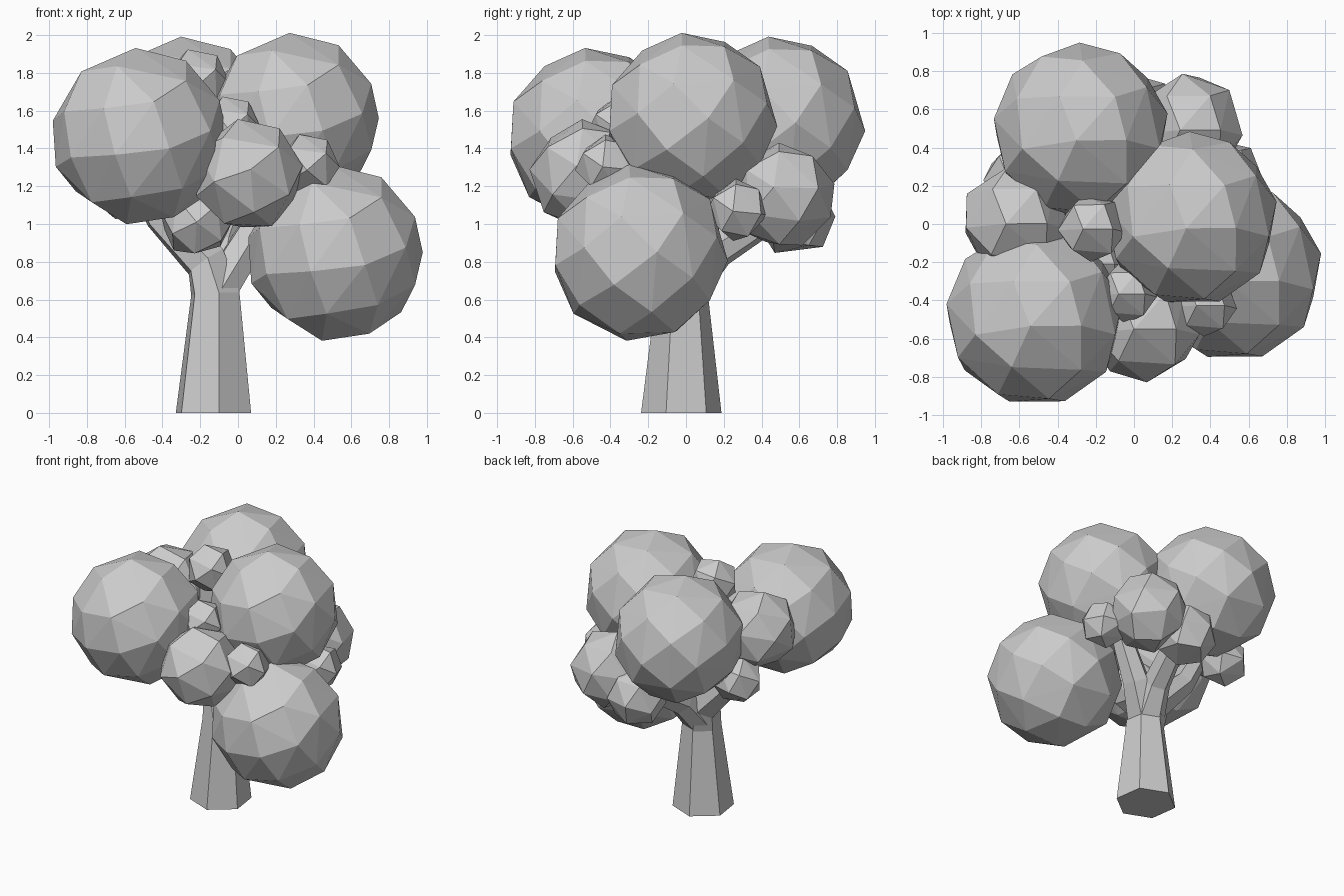
import bpy, bmesh, math
from mathutils import Euler, Matrix, Vector

cube = bpy.data.objects.get("Cube")
if cube:
    bpy.data.objects.remove(cube, do_unlink=True)

GREY = (0.6, 0.6, 0.6, 1)
grey = bpy.data.materials.new("plain grey")
grey.use_nodes = True
grey.diffuse_color = GREY
grey.node_tree.nodes["Principled BSDF"].inputs["Base Color"].default_value = GREY


def finish(name, bm):
    mesh = bpy.data.meshes.new(name)
    bmesh.ops.recalc_face_normals(bm, faces=bm.faces)
    bm.to_mesh(mesh)
    bm.free()
    mesh.materials.append(grey)
    obj = bpy.data.objects.new(name, mesh)
    bpy.context.collection.objects.link(obj)


TURN = Euler((0.35, 0.2, 0.5)).to_matrix()


def foliage(name, center, radius, corners):
    """Faceted ball: the hull of points spread evenly in a spiral over a sphere."""
    bm = bmesh.new()
    for i in range(corners):
        z = 1 - (2 * i + 1) / corners
        t = i * math.pi * (3 - math.sqrt(5))
        ring = math.sqrt(1 - z * z)
        bm.verts.new(Vector(center) + TURN @ Vector((ring * math.cos(t), ring * math.sin(t), z)) * radius)
    bmesh.ops.convex_hull(bm, input=bm.verts)
    finish(name, bm)


def limb(name, path, sides=6, phase=38):
    """Tapered prism through (point, radius) rings."""
    bm = bmesh.new()
    rings = []
    for i, (p, r) in enumerate(path):
        p = Vector(p)
        turn = Matrix.Identity(3)
        if i:
            ahead = Vector(path[min(i + 1, len(path) - 1)][0]) - Vector(path[i - 1][0])
            turn = Vector((0, 0, 1)).rotation_difference(ahead).to_matrix()
        ring = []
        for k in range(sides):
            t = math.radians(phase + 360 * k / sides)
            ring.append(bm.verts.new(p + turn @ Vector((r * math.cos(t), r * math.sin(t), 0))))
        rings.append(ring)
    for lo, hi in zip(rings, rings[1:]):
        for k in range(sides):
            n = (k + 1) % sides
            bm.faces.new((lo[k], lo[n], hi[n], hi[k]))
    bm.faces.new(rings[0][::-1])
    bm.faces.new(rings[-1])
    finish(name, bm)


# Trunk bending into the right-hand branch, with two side branches
fork = (-0.12, -0.02, 0.63)
limb("trunk", [((-0.13, -0.025, 0), 0.215), (fork, 0.138), ((-0.17, 0.01, 0.8), 0.12),
               ((-0.41, 0.03, 1.04), 0.09), ((-0.58, 0.03, 1.35), 0.07)])
limb("left_branch", [(fork, 0.128), ((0.04, 0.07, 0.88), 0.1), ((0.25, 0.12, 1.25), 0.07)])
limb("back_branch", [(fork, 0.132), ((-0.07, 0.16, 0.86), 0.1), ((0.0, 0.48, 1.06), 0.08)])

# Large leaf masses
for name, center, radius in (
    ("front_right", (-0.52, -0.485, 1.462), 0.473),
    ("top_left", (0.295, 0.025, 1.555), 0.46),
    ("back_top", (-0.28, 0.485, 1.53), 0.465),
    ("low_left", (0.515, -0.25, 0.845), 0.473),
):
    foliage(name + "_foliage", center, radius, 38)

# Medium and small leaf clumps
for name, center, radius, corners in (
    ("front", (0.05, -0.53, 1.26), 0.3, 22),
    ("back_left", (0.29, 0.51, 1.15), 0.285, 22),
    ("right_side", (-0.62, 0.02, 1.51), 0.29, 22),
    ("low_back", (0.01, 0.575, 1.04), 0.22, 18),
    ("low_middle", (-0.22, -0.2, 1.02), 0.2, 18),
    ("left_small", (0.5, 0.27, 1.075), 0.17, 16),
    ("right_small", (-0.61, 0.24, 1.2), 0.18, 16),
    ("front_left_small", (0.37, -0.42, 1.31), 0.17, 16),
    ("front_small", (-0.04, -0.36, 1.52), 0.16, 16),
    ("top_small", (-0.22, -0.02, 1.75), 0.18, 16),
):
    foliage(name + "_clump", center, radius, corners)
